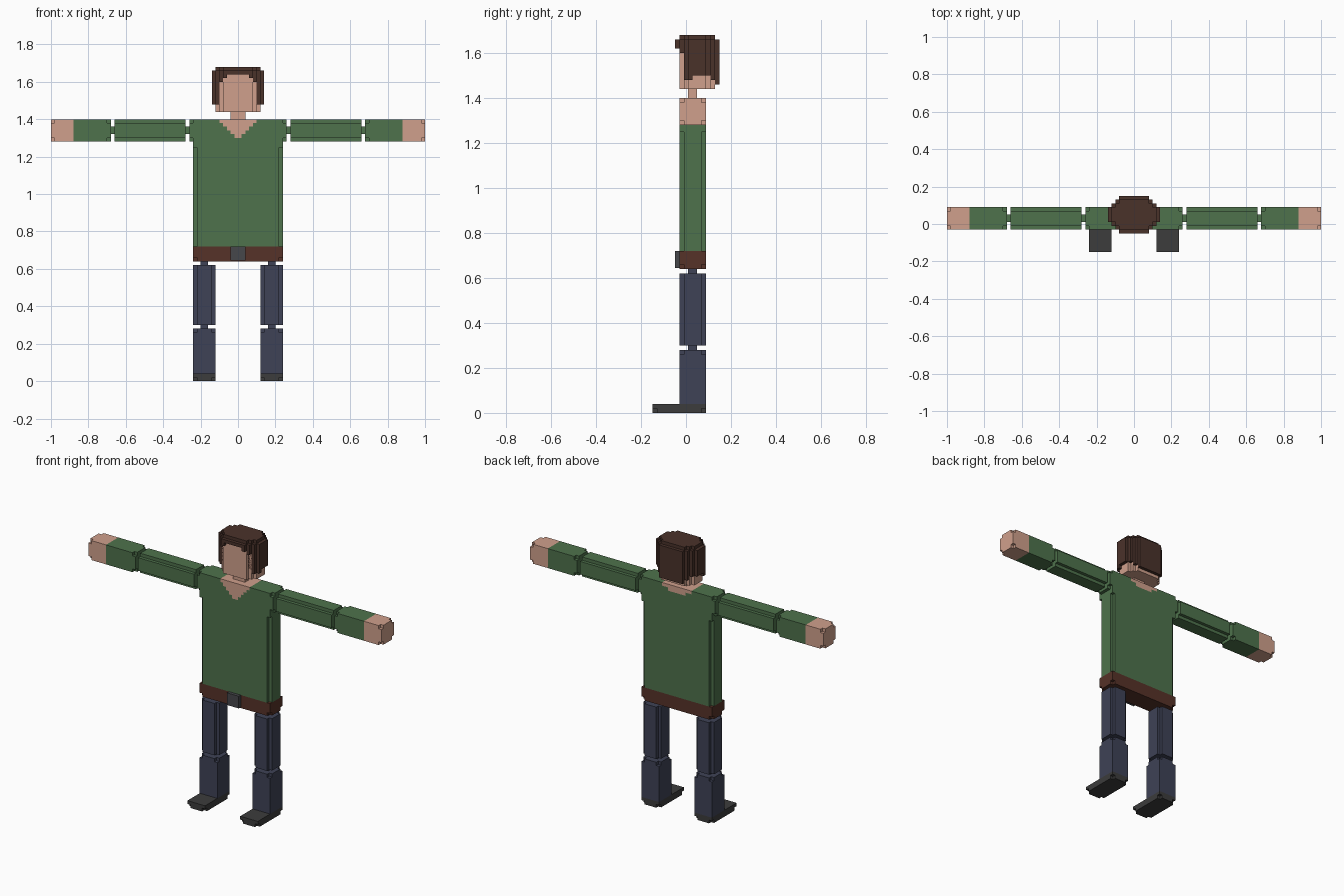
import bpy, bmesh

if "Cube" in bpy.data.objects:
    bpy.data.objects.remove(bpy.data.objects["Cube"])

V = 0.02            # step size of the blocky style
YC = 0.03           # depth centre of the body


def linear(c):
    c /= 255
    return c / 12.92 if c <= 0.04045 else ((c + 0.055) / 1.055) ** 2.4


def material(name, r, g, b):
    m = bpy.data.materials.new(name)
    m.diffuse_color = (linear(r), linear(g), linear(b), 1)
    m.use_nodes = True
    m.node_tree.nodes["Principled BSDF"].inputs["Base Color"].default_value = m.diffuse_color
    return m


skin = material("skin", 208, 160, 140)
green = material("sweater green", 78, 114, 76)
hair_brown = material("hair brown", 74, 50, 42)
belt_brown = material("belt brown", 86, 50, 40)
navy = material("trouser navy", 62, 66, 86)
shoe_grey = material("shoe grey", 60, 60, 60)
buckle_grey = material("buckle grey", 70, 71, 75)


def rect(u0, u1, v0, v1):
    return [(u0, v0), (u1, v0), (u1, v1), (u0, v1)]


def notched(u0, u1, v0, v1, s=V):
    """Rectangle with a square step taken out of each corner."""
    return [(u0 + s, v0), (u1 - s, v0), (u1 - s, v0 + s), (u1, v0 + s),
            (u1, v1 - s), (u1 - s, v1 - s), (u1 - s, v1), (u0 + s, v1),
            (u0 + s, v1 - s), (u0, v1 - s), (u0, v0 + s), (u0 + s, v0 + s)]


def part(name, mat, axis, *prisms, mirror=False):
    """Join prisms (profile, low, high) extruded along one axis."""
    place = {"x": lambda u, v, w: (w, u, v),
             "y": lambda u, v, w: (u, w, v),
             "z": lambda u, v, w: (u, v, w)}[axis]
    bm = bmesh.new()
    for profile, lo, hi in prisms:
        a = [bm.verts.new(place(u, v, lo)) for u, v in profile]
        b = [bm.verts.new(place(u, v, hi)) for u, v in profile]
        bm.faces.new(a)
        bm.faces.new(b[::-1])
        n = len(a)
        for i in range(n):
            j = (i + 1) % n
            bm.faces.new((a[i], b[i], b[j], a[j]))
    bmesh.ops.recalc_face_normals(bm, faces=bm.faces[:])
    me = bpy.data.meshes.new(name)
    bm.to_mesh(me)
    bm.free()
    me.materials.append(mat)
    ob = bpy.data.objects.new(name, me)
    bpy.context.collection.objects.link(ob)
    if mirror:
        ob.modifiers.new("mirror", "MIRROR").use_mirror_merge = False
    return ob


# Arms, built on +x and mirrored
arm_plus = notched(-0.03, 0.09, 1.28, 1.40)
arm_full = rect(-0.03, 0.09, 1.28, 1.40)
joint = rect(0.01, 0.05, 1.32, 1.36)
part("shoulder", green, "x", (arm_plus, 0.24, 0.26), mirror=True)
part("arm_joints", green, "x", (joint, 0.26, 0.28), (joint, 0.66, 0.68), mirror=True)
part("upper_arm", green, "x", (arm_plus, 0.28, 0.66), mirror=True)
part("forearm", green, "x", (arm_plus, 0.68, 0.70), (arm_full, 0.70, 0.88), mirror=True)
part("hand", skin, "x", (arm_full, 0.88, 0.98), (arm_plus, 0.98, 1.0), mirror=True)

# Legs
leg_plus = notched(0.12, 0.24, -0.03, 0.09)
leg_full = rect(0.12, 0.24, -0.03, 0.09)
leg_joint = rect(0.16, 0.20, 0.01, 0.05)
part("leg_joints", navy, "z", (leg_joint, 0.62, 0.64), (leg_joint, 0.28, 0.30), mirror=True)
part("thigh", navy, "z", (leg_plus, 0.30, 0.62), mirror=True)
part("shin", navy, "z", (leg_plus, 0.26, 0.28), (leg_full, 0.04, 0.26), mirror=True)
part("shoe", shoe_grey, "z", (notched(0.12, 0.24, -0.15, 0.09), 0, V),
     (rect(0.12, 0.24, -0.15, 0.09), V, 0.04), mirror=True)


# Sweater body with a stepped neckline, deep in front and shallow behind
def neckline(widths):
    """Stepped right-hand edge of the neck opening, from the top down."""
    pts, z = [], 1.40
    for w in widths:
        pts += [(w, z), (w, z - V)]
        z -= V
    return pts


def opening(widths):
    right = neckline(widths)
    return right + [(-x, z) for x, z in reversed(right)]


def body(widths):
    right = neckline(widths)
    left = [(-x, z) for x, z in reversed(right)]
    return [(-0.22, 0.72), (0.22, 0.72), (0.22, 1.40)] + right + left + [(-0.22, 1.40)]


front, back = (0.10, 0.08, 0.06, 0.04, 0.02), (0.10, 0.06)
part("sweater_body", green, "y", (body(front), -0.03, YC), (body(back), YC, 0.09))
part("neck_skin", skin, "y", (opening(front), -0.03, YC), (opening(back), YC, 0.09))
part("sweater_side", green, "z", (rect(0.22, 0.24, -0.01, 0.07), 0.72, 1.25),
     (rect(0.22, 0.24, -0.03, 0.09), 1.25, 1.40), mirror=True)

# Belt and buckle
part("belt", belt_brown, "z", (notched(-0.24, 0.24, -0.03, 0.09), 0.64, 0.66),
     (rect(-0.24, 0.24, -0.03, 0.09), 0.66, 0.72))
part("buckle", buckle_grey, "z", (rect(-0.04, 0.04, -0.05, -0.03), 0.645, 0.72))


# Head and hair: stepped round outlines
def stepped(corners):
    """Outline mirrored in x from stepped (half width, half depth) pairs."""
    yc, right = 0.05, []
    for i, (w, d) in enumerate(corners):
        right.append((w, -d))
        if i + 1 < len(corners):
            right.append((w, -corners[i + 1][1]))
    right += [(x, -y) for x, y in reversed(right)]
    pts = right + [(-x, y) for x, y in reversed(right)]
    return [(x, y + yc) for x, y in pts]


head = stepped([(0.08, 0.08), (0.10, 0.06), (0.12, 0.04)])
cap = stepped([(0.08, 0.10), (0.10, 0.08), (0.12, 0.06), (0.14, 0.04)])
shell = [(x, max(y, -0.01)) for x, y in cap]
shell = [p for i, p in enumerate(shell) if p not in shell[:i]]
shell = [p for p in shell if not (p[1] == -0.01 and abs(p[0]) < 0.115)]

part("neck", skin, "z", (rect(-0.04, 0.04, 0.01, 0.05), 1.40, 1.44))
part("head", skin, "z", (head, 1.44, 1.655))
part("hair", hair_brown, "z", (shell, 1.50, 1.64), (cap, 1.64, 1.66), (head, 1.66, 1.68))
part("fringe_corner", hair_brown, "z", (rect(0.06, 0.08, -0.05, -0.03), 1.62, 1.64),
     (rect(0.08, 0.10, -0.03, -0.01), 1.60, 1.64), mirror=True)
part("sideburn", hair_brown, "z", (rect(0.10, 0.12, -0.01, 0.01), 1.48, 1.50),
     (rect(0.12, 0.14, 0.01, 0.03), 1.48, 1.50), mirror=True)
part("back_hair", hair_brown, "z", (rect(-0.08, 0.08, 0.13, 0.15), 1.46, 1.50),
     (rect(-0.10, -0.08, 0.11, 0.13), 1.48, 1.50), (rect(0.08, 0.10, 0.11, 0.13), 1.48, 1.50))
